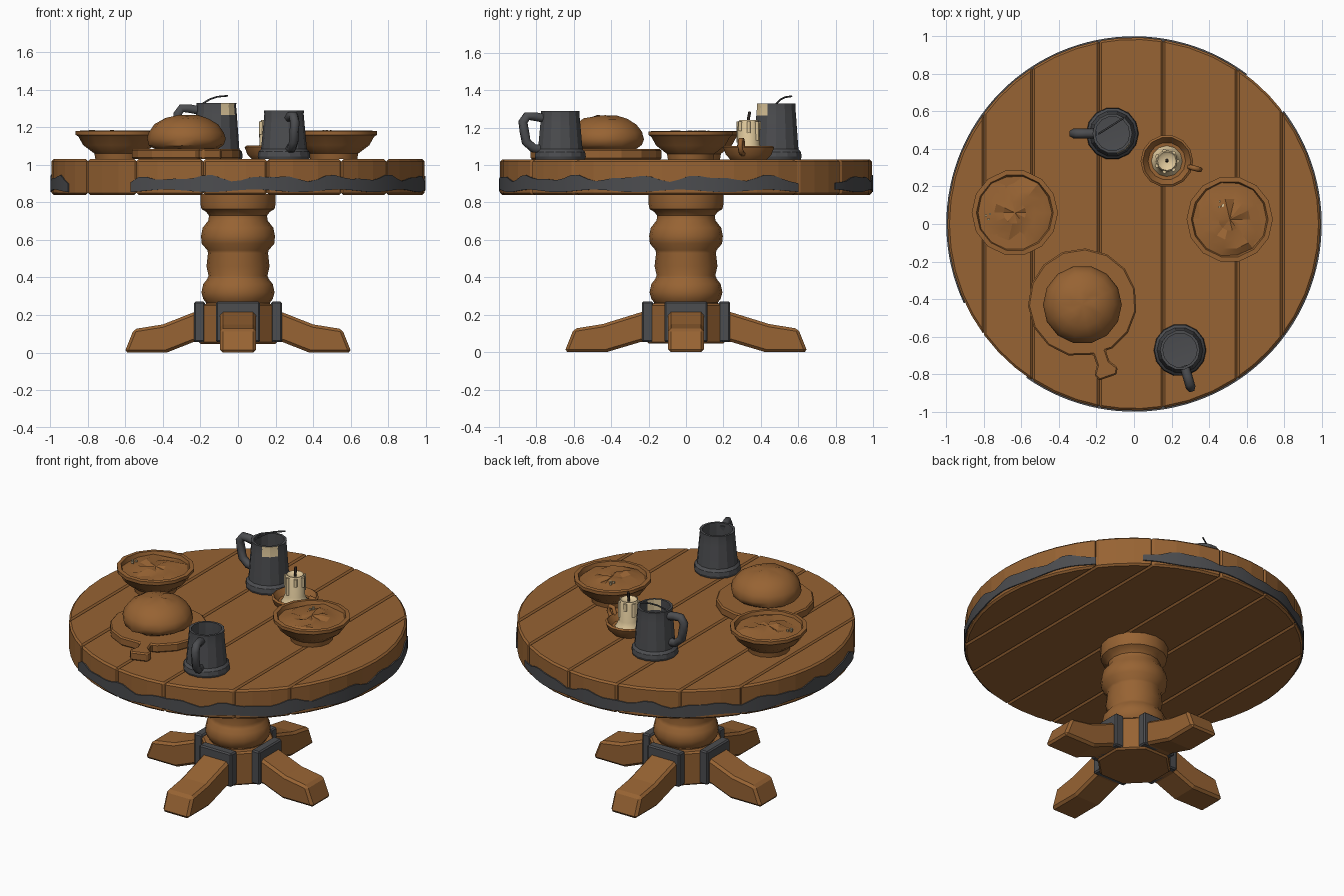
import bpy, bmesh, math, random
from mathutils import Vector, Matrix

if "Cube" in bpy.data.objects:
    bpy.data.objects.remove(bpy.data.objects["Cube"])
random.seed(4)


def material(name, rgb):
    m = bpy.data.materials.new(name)
    m.diffuse_color = (*rgb, 1)
    m.use_nodes = True
    m.node_tree.nodes["Principled BSDF"].inputs["Base Color"].default_value = m.diffuse_color
    return m


WOOD = material("warm wood", (0.31, 0.125, 0.033))
IRON = material("dark iron", (0.072, 0.074, 0.08))
WAX = material("cream wax", (0.74, 0.58, 0.33))
WICK = material("dark wick", (0.03, 0.022, 0.018))


def finish(name, bm, mat, bevel=0, smooth=30):
    bmesh.ops.recalc_face_normals(bm, faces=bm.faces)
    me = bpy.data.meshes.new(name)
    bm.to_mesh(me)
    bm.free()
    ob = bpy.data.objects.new(name, me)
    bpy.context.collection.objects.link(ob)
    me.materials.append(mat)
    if bevel:
        b = ob.modifiers.new("bevel", 'BEVEL')
        b.width, b.segments, b.limit_method, b.angle_limit = bevel, 1, 'ANGLE', math.radians(40)
    bpy.ops.object.select_all(action='DESELECT')
    ob.select_set(True)
    bpy.context.view_layer.objects.active = ob
    if smooth:
        bpy.ops.object.shade_smooth_by_angle(angle=math.radians(smooth))
    return ob


def lathe(name, profile, n, mat, x=0, y=0, jitter=0, smooth=35):
    """Revolve (radius, z) points; radius 0 makes a pole, otherwise ends are capped."""
    bm = bmesh.new()
    rings = []
    for r, z in profile:
        if r == 0:
            rings.append([bm.verts.new((x, y, z))])
        else:
            rings.append([bm.verts.new((x + r * math.cos(2 * math.pi * i / n), y + r * math.sin(2 * math.pi * i / n),
                                        z + random.uniform(-jitter, jitter))) for i in range(n)])
    for a, b in zip(rings, rings[1:]):
        for i in range(n):
            j = (i + 1) % n
            if len(b) == 1:
                bm.faces.new((a[i], a[j], b[0]))
            elif len(a) == 1:
                bm.faces.new((a[0], b[j], b[i]))
            else:
                bm.faces.new((a[i], a[j], b[j], b[i]))
    for r in (rings[0], rings[-1]):
        if len(r) > 1:
            bm.faces.new(r)
    return finish(name, bm, mat, 0, smooth)


def prism(name, pts, vec, mat, matrix=Matrix(), bevel=0.01):
    """Extrude a polygon of 3D points along vec."""
    bm = bmesh.new()
    lo = [bm.verts.new(matrix @ Vector(p)) for p in pts]
    hi = [bm.verts.new(matrix @ (Vector(p) + Vector(vec))) for p in pts]
    bm.faces.new(lo)
    bm.faces.new(hi)
    for i in range(len(pts)):
        j = (i + 1) % len(pts)
        bm.faces.new((lo[i], lo[j], hi[j], hi[i]))
    return finish(name, bm, mat, bevel, 0)


def box(name, c, s, mat, matrix=Matrix(), bevel=0.008):
    x, y, z = (v / 2 for v in s)
    pts = [(c[0] + a * x, c[1] + b * y, c[2] - z) for a, b in ((-1, -1), (1, -1), (1, 1), (-1, 1))]
    return prism(name, pts, (0, 0, s[2]), mat, matrix, bevel)


def tube(name, pts, radius, mat):
    cu = bpy.data.curves.new(name, 'CURVE')
    cu.dimensions = '3D'
    cu.bevel_depth, cu.bevel_resolution, cu.use_fill_caps = radius, 1, True
    sp = cu.splines.new('POLY')
    sp.points.add(len(pts) - 1)
    for p, c in zip(sp.points, pts):
        p.co = (*c, 1)
    ob = bpy.data.objects.new(name, cu)
    bpy.context.collection.objects.link(ob)
    cu.materials.append(mat)
    bpy.ops.object.select_all(action='DESELECT')
    ob.select_set(True)
    bpy.context.view_layer.objects.active = ob
    bpy.ops.object.convert(target='MESH')


# Table top: planks running front to back, cut from a disc
R = 0.994
cuts = [-R, -0.80, -0.54, -0.185, 0.155, 0.55, 0.79, R]
for k, (x0, x1) in enumerate(zip(cuts, cuts[1:])):
    a0, a1 = math.acos(x1 / R), math.acos(x0 / R)
    n = max(3, round((a1 - a0) / math.radians(8)))
    arc = [(R * math.cos(a0 + (a1 - a0) * i / n), R * math.sin(a0 + (a1 - a0) * i / n)) for i in range(n + 1)]
    ring = arc + [(x, -y) for x, y in reversed(arc)]
    pts = []
    for x, y in ring:
        if not pts or (Vector((x, y, 0.84)) - Vector(pts[-1])).length > 1e-3:
            pts.append((x, y, 0.84))
    if (Vector(pts[0]) - Vector(pts[-1])).length < 1e-3:
        pts.pop()
    prism("top_plank_%d" % k, pts, (0, 0, 0.19), WOOD, bevel=0.011)

# Worn iron band on the rim, in two runs with a wavy upper edge
for k, (d0, d1) in enumerate(((-125, 37), (53, 205))):
    bm = bmesh.new()
    prev = None
    n = (d1 - d0) // 3
    for i in range(n + 1):
        a = math.radians(d0 + (d1 - d0) * i / n)
        end = min(1, min(i, n - i) / 2 + 0.25)
        top = 0.895 + (0.035 + 0.012 * math.sin(a * 17) + 0.008 * math.sin(a * 29 + 1)) * end
        low = 0.862 + 0.007 * math.sin(a * 13 + 2)
        sec = [bm.verts.new((r * math.cos(a), r * math.sin(a), z))
               for r, z in ((0.985, low), (1.0, low), (1.0, top), (0.985, top))]
        if prev:
            for j in range(4):
                bm.faces.new((prev[j], sec[j], sec[(j + 1) % 4], prev[(j + 1) % 4]))
        else:
            bm.faces.new(sec)
        prev = sec
    bm.faces.new(prev)
    finish("rim_band_%d" % k, bm, IRON)

# Turned pedestal and octagonal hub
lathe("pedestal", [(0.17, 0.2), (0.17, 0.265), (0.185, 0.285), (0.195, 0.32), (0.185, 0.365), (0.165, 0.39),
                   (0.157, 0.41), (0.168, 0.46), (0.16, 0.53), (0.163, 0.545), (0.193, 0.58), (0.197, 0.62),
                   (0.188, 0.665), (0.157, 0.705), (0.155, 0.73), (0.17, 0.75), (0.195, 0.765), (0.2, 0.79),
                   (0.2, 0.845)], 16, WOOD)
prism("hub", [(0.225 * math.cos(math.radians(22.5 + 45 * i)), 0.225 * math.sin(math.radians(22.5 + 45 * i)), 0.045)
              for i in range(8)], (0, 0, 0.215), WOOD)

# Four feet with iron collars
for k in range(4):
    rot = Matrix.Rotation(k * math.pi / 2, 4, 'Z')
    e = 0.0 if k % 2 == 0 else 0.045
    foot = [(0.1, 0.055), (0.1, 0.25), (0.235, 0.215), (0.40 + e, 0.15), (0.555 + e, 0.125), (0.605 + e, 0.0),
            (0.38 + e, 0.0), (0.24, 0.055)]
    prism("foot_%d" % k, [(u, -0.095, z) for u, z in foot], (0, 0.19, 0), WOOD, rot, 0.015)
    box("foot_collar_%d" % k, (0.205, 0, 0.163), (0.06, 0.232, 0.216), IRON, rot)

# Stew bowls with lumpy filling and small crumbs
for k, (x, y) in enumerate(((-0.635, 0.06), (0.51, 0.025))):
    lathe("bowl_%d" % k, [(0, 1.03), (0.125, 1.03), (0.13, 1.06), (0.19, 1.105), (0.215, 1.15), (0.23, 1.16), (0.23, 1.18),
                          (0.205, 1.182), (0.195, 1.15), (0, 1.13)], 14, WOOD, x, y)
    lathe("stew_%d" % k, [(0.2, 1.155), (0.16, 1.165), (0.11, 1.172), (0.06, 1.175), (0, 1.18)], 14, WOOD, x, y, 0.012, 20)
    for i in range(4):
        a = random.uniform(0, 6.28)
        cx = x + (-0.14 if k == 0 else -0.05) + 0.015 * math.cos(a)
        cy = y + (-0.02 if k == 0 else 0.08) + 0.015 * math.sin(a)
        box("crumb_%d_%d" % (k, i), (cx, cy, 1.18), (0.01, 0.01, 0.012), WAX, bevel=0)

# Bread board with handle, and round loaf
bx, by = -0.275, -0.42
t0 = math.radians(-71)
board = [(bx + 0.29 * math.cos(t0 + math.radians(a)), by + 0.29 * math.sin(t0 + math.radians(a)), 1.03)
         for a in range(14, 350, 24)]
d, s = Vector((math.cos(t0 - 0.0), math.sin(t0), 0)), Vector((-math.sin(t0), math.cos(t0), 0))
o = Vector((bx, by, 1.03))
board += [tuple(o + d * u + s * v) for u, v in ((0.28, -0.035), (0.34, -0.035), (0.385, -0.065), (0.42, -0.05),
                                               (0.42, 0.05), (0.385, 0.065), (0.34, 0.035), (0.28, 0.035))]
prism("bread_board", board, (0, 0, 0.055), WOOD, bevel=0.008)
lathe("bread_loaf", [(0, 1.08), (0.165, 1.083), (0.2, 1.105), (0.21, 1.14), (0.2, 1.175), (0.17, 1.215), (0.12, 1.247),
                     (0.06, 1.262), (0, 1.266)], 14, WOOD, bx, -0.43, 0.005, 40)


# Iron mugs with angular handles
def mug(name, x, y, h, ang):
    t = 1.03 + h
    ob = lathe(name, [(0, 1.03), (0.135, 1.03), (0.14, 1.045), (0.136, 1.07), (0.122, 1.085), (0.109, t - 0.065), (0.105, t - 0.02),
                      (0.106, t), (0.091, t), (0.093, t - 0.07), (0.105, 1.09), (0, 1.08)], 14, IRON, x, y, 0, 25)
    dx, dy = math.cos(ang), math.sin(ang)
    tube(name + "_handle", [(x + r * dx, y + r * dy, t + z) for r, z in
                            ((0.09, -0.04), (0.145, -0.03), (0.185, -0.028), (0.208, -0.06), (0.2, -0.11), (0.19, -0.165),
                             (0.15, -0.2), (0.105, -0.205))], 0.026, IRON)
    return ob


mug("small_mug", 0.245, -0.672, 0.26, math.radians(-74))
tall = mug("tall_mug", -0.115, 0.482, 0.30, math.pi)
# Cream foam spill on the front right of the tall mug's lip
tall.data.materials.append(WAX)
for p in tall.data.polygons:
    a = math.degrees(math.atan2(p.center.y - 0.482, p.center.x + 0.115))
    if p.center.z > 1.27 and -88 < a < -22 and p.normal.z < 0.5:
        p.material_index = 1
tube("mug_straw", [(-0.19, 0.48, 1.325), (-0.15, 0.505, 1.35), (-0.11, 0.53, 1.363), (-0.055, 0.565, 1.368)], 0.005, IRON)

# Candle in a wooden saucer with a loop handle
cx, cy = 0.175, 0.335
lathe("candle_saucer", [(0, 1.03), (0.1, 1.03), (0.125, 1.055), (0.14, 1.095), (0.128, 1.103), (0.1, 1.065), (0, 1.06)], 14,
      WOOD, cx, cy)
tube("saucer_handle", [(cx + r * 0.97, cy - r * 0.25, z) for r, z in
                       ((0.12, 1.06), (0.16, 1.065), (0.182, 1.1), (0.17, 1.135), (0.14, 1.135), (0.125, 1.095))], 0.014, WOOD)
lathe("candle", [(0, 1.055), (0.085, 1.06), (0.07, 1.085), (0.06, 1.11), (0.058, 1.225), (0.05, 1.24), (0.038, 1.23),
                 (0, 1.225)], 12, WAX, cx, cy)
for i, drop in enumerate((0.06, 0.1, 0.045, 0.085, 0.07, 0.11, 0.05)):
    a = i * 2 * math.pi / 7
    px, py = cx + 0.057 * math.cos(a), cy + 0.057 * math.sin(a)
    tube("wax_drip_%d" % i, [(px, py, 1.232), (px, py, 1.232 - drop)], 0.011, WAX)
tube("wick", [(cx, cy, 1.22), (cx + 0.003, cy, 1.255), (cx, cy + 0.006, 1.285)], 0.008, WICK)
